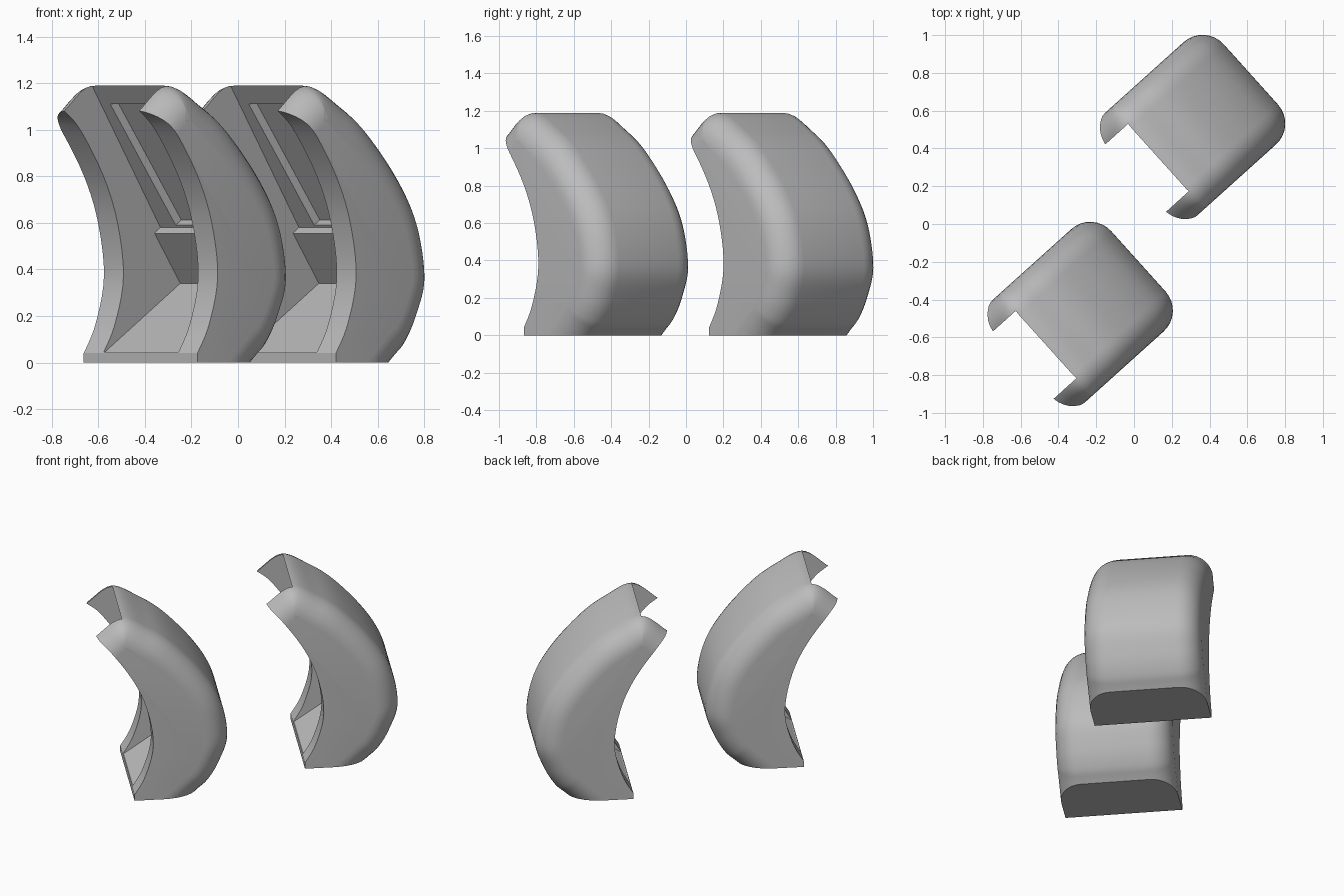
import bpy, bmesh, math
from mathutils import Vector

if "Cube" in bpy.data.objects:
    bpy.data.objects.remove(bpy.data.objects["Cube"])

HALF, INNER, R = 0.365, 0.24, 0.15   # outer half width, cavity half width, edge radius

grey = bpy.data.materials.new("plain_grey")
grey.diffuse_color = (0.5, 0.5, 0.5, 1)
grey.use_nodes = True
grey.node_tree.nodes["Principled BSDF"].inputs["Base Color"].default_value = grey.diffuse_color


def spline(pts, n):
    """Smooth curve through the inner points (end points only steer it)."""
    p = [Vector(q) for q in pts]
    out = []
    for a, b, c, d in zip(p, p[1:], p[2:], p[3:]):
        for k in range(n):
            t = k / n
            out.append(0.5 * (2 * b + (c - a) * t + (2 * a - 5 * b + 4 * c - d) * t * t
                              + (3 * b - a - 3 * c + d) * t ** 3))
    return out + [p[-2]]


def loft(name, layers):
    """Solid through closed (u, z) profiles, each at its own v."""
    bm = bmesh.new()
    rings = [[bm.verts.new((u, v, z)) for u, z in prof] for v, prof in layers]
    for a, b in zip(rings, rings[1:]):
        for i in range(len(a)):
            j = (i + 1) % len(a)
            bm.faces.new((a[i], a[j], b[j], b[i]))
    bm.faces.new(rings[0][::-1])
    bm.faces.new(rings[-1])
    bmesh.ops.recalc_face_normals(bm, faces=bm.faces[:])
    me = bpy.data.meshes.new(name)
    bm.to_mesh(me)
    bm.free()
    ob = bpy.data.objects.new(name, me)
    me.materials.append(grey)
    bpy.context.collection.objects.link(ob)
    return ob


def cut(ob, cutter):
    bpy.context.view_layer.objects.active = ob
    m = ob.modifiers.new("cut", 'BOOLEAN')
    m.operation, m.solver, m.object = 'DIFFERENCE', 'EXACT', cutter
    bpy.ops.object.modifier_apply(modifier=m.name)
    bpy.data.objects.remove(cutter)


# curved back, over the top and down the front slope
back = spline([(-.65, -.3), (-.47, -.15), (-.31, 0), (-.235, .07), (-.165, .19), (-.115, .36),
               (-.16, .6), (-.275, .8), (-.455, 1.0), (-.605, 1.11), (-.78, 1.19),
               (-.94, 1.08), (-1.1, .95), (-1.3, .79)], 6)


def inset(d):
    res = []
    for i, p in enumerate(back):
        t = (back[min(i + 1, len(back) - 1)] - back[max(i - 1, 0)]).normalized()
        res.append(p + d * Vector((-t.y, t.x)))
    return res + [Vector((-1.5, .6)), Vector((-1.5, -.4)), Vector((-.7, -.4))]


# body with rounded long edges
steps = [i * math.pi / 16 for i in range(9)]
side = [(HALF - R + R * math.cos(a), R * (1 - math.sin(a))) for a in steps]
layers = [(-v, inset(d)) for v, d in side] + [(v, inset(d)) for v, d in reversed(side)]
shell = loft("curved_shell", layers)

# trim the base and the concave front
cut(shell, loft("base_cutter", [(v, [(-2, -1), (1, -1), (1, 0), (-2, 0)]) for v in (-1, 1)]))
front = spline([(-.78, -.06), (-.71, .04), (-.64, .17), (-.593, .37), (-.627, .6),
                (-.708, .8), (-.843, 1.0), (-.94, 1.085), (-1.06, 1.18)], 5)
front = [(-.71, -.3)] + front + [(-1.2, 1.3), (-2, 1.3), (-2, -.3)]
cut(shell, loft("front_cutter", [(v, front) for v in (-1, 1)]))

# cavity with ramp floor and ledge
cavity = [(-1.6, .045), (-.70, .045), (-.264, .34), (-.413, .555), (-.379, .58),
          (-.775, 1.19), (-.905, 1.39), (-1.6, 1.39)]
cut(shell, loft("cavity_cutter", [(v, cavity) for v in (-INNER, INNER)]))

# shallow tapered recess in the inner back wall
top, low = Vector((-.723, 1.11)), Vector((-.386, .59))
n = Vector((.84, .545))
recess = loft("recess_cutter", [(v, [top - n * .04, low - n * .04, low + n * .04, top + n * .04])
                                for v in (-.18, .18)])
for vert in recess.data.vertices:
    if vert.co.z < .85:
        vert.co.y *= .75
cut(shell, recess)

# place both copies
bpy.ops.object.select_all(action='DESELECT')
shell.select_set(True)
bpy.context.view_layer.objects.active = shell
bpy.ops.object.shade_smooth_by_angle(angle=math.radians(28))
shell.name = "front_shell"
shell.rotation_euler.z = math.radians(42)
shell.location = (.109, -.121, 0)
rear = shell.copy()
rear.name = "rear_shell"
rear.location = (.704, .869, 0)
bpy.context.collection.objects.link(rear)
